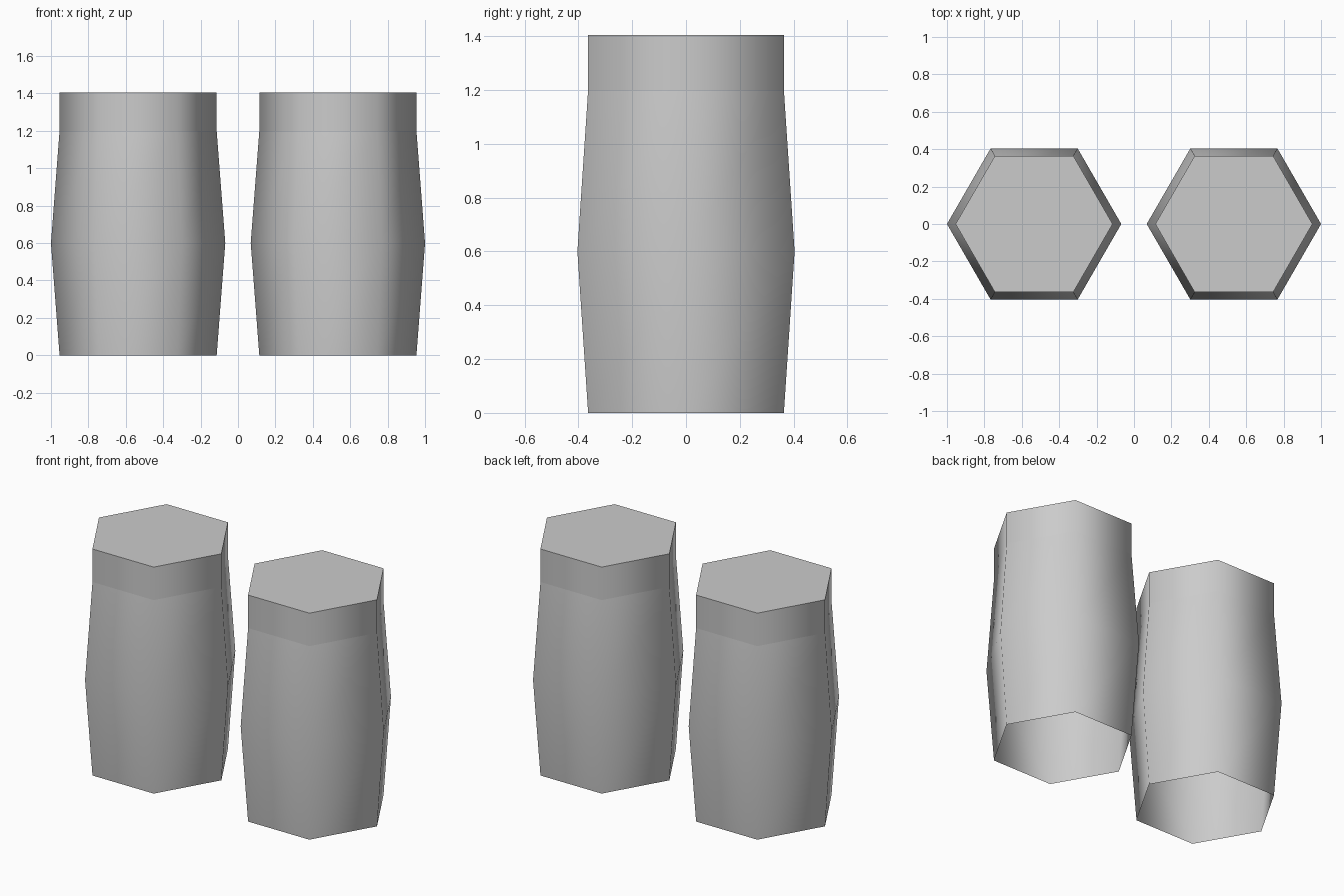
import bpy, bmesh
from math import cos, sin, pi, radians

if "Cube" in bpy.data.objects:
    bpy.data.objects.remove(bpy.data.objects["Cube"])

SIDES = 6
R_END, R_MID = 0.42, 0.466


def hex_shell(name, x, profile, cap_top=False):
    """Six-sided shell through (radius, z) rings, open unless capped on top."""
    bm = bmesh.new()
    rings = [[bm.verts.new((r * cos(2 * pi * i / SIDES), r * sin(2 * pi * i / SIDES), z))
              for i in range(SIDES)] for r, z in profile]
    for lo, hi in zip(rings, rings[1:]):
        for i in range(SIDES):
            j = (i + 1) % SIDES
            bm.faces.new((lo[i], lo[j], hi[j], hi[i]))
    if cap_top:
        bm.faces.new(rings[-1])
    mesh = bpy.data.meshes.new(name)
    bm.to_mesh(mesh)
    bm.free()
    # smooth around the sides, crisp at the top rim
    mesh.shade_smooth()
    mesh.set_sharp_from_angle(angle=radians(75))
    obj = bpy.data.objects.new(name, mesh)
    obj.location.x = x
    bpy.context.collection.objects.link(obj)
    return obj


for side, x in (("left", -0.534), ("right", 0.534)):
    # bulging body, open at the bottom
    hex_shell(f"{side}_body", x, [(R_END, 0), (R_MID, 0.6), (R_END, 1.2)])
    # straight collar with flat top
    hex_shell(f"{side}_lid", x, [(R_END, 1.2), (R_END, 1.405)], cap_top=True)
